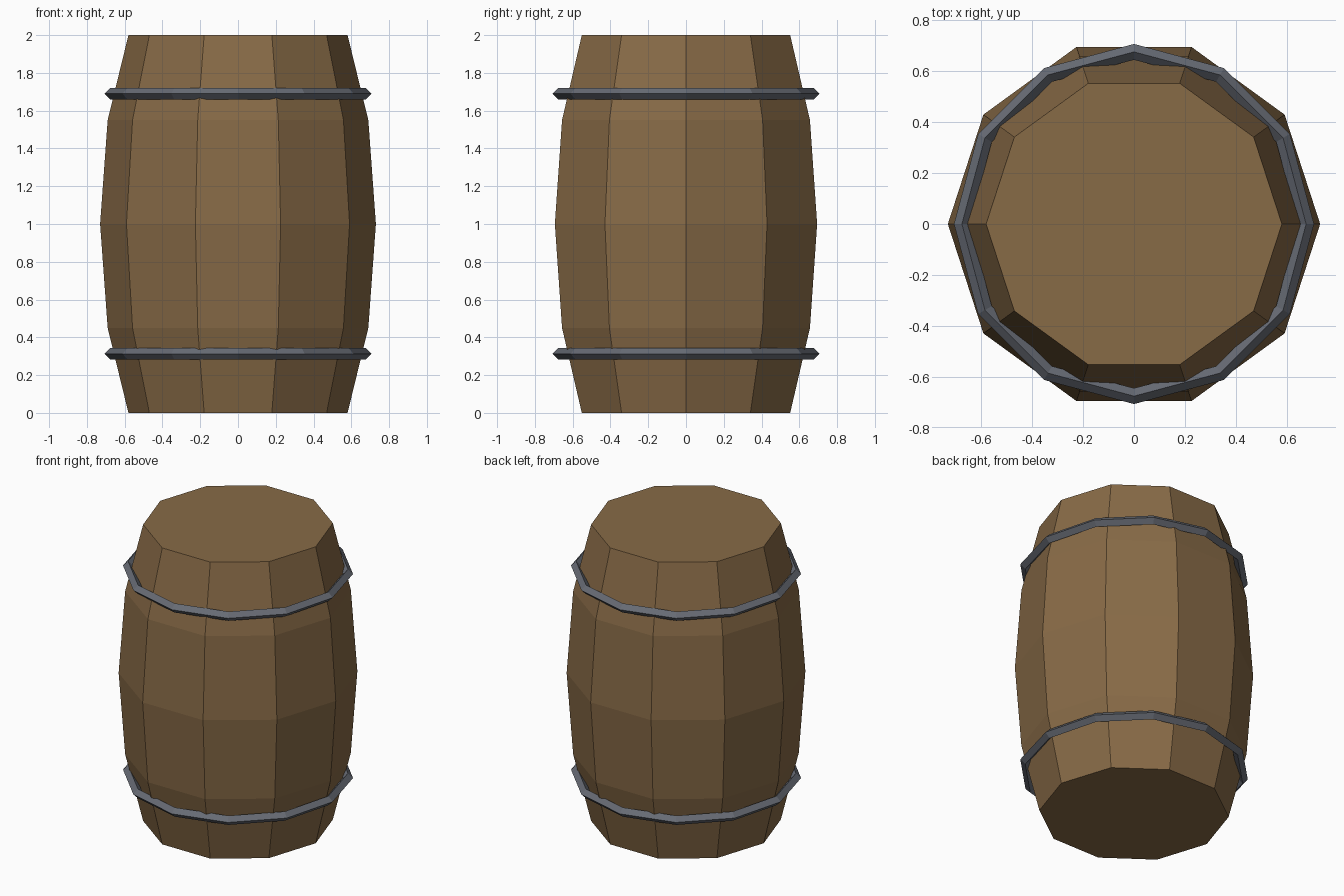
import bpy, bmesh, math

if "Cube" in bpy.data.objects:
    bpy.data.objects.remove(bpy.data.objects["Cube"])


def material(name, rgb):
    m = bpy.data.materials.new(name)
    m.diffuse_color = (*rgb, 1)
    m.use_nodes = True
    m.node_tree.nodes["Principled BSDF"].inputs["Base Color"].default_value = m.diffuse_color
    return m


def new_object(name, bm, mat):
    bmesh.ops.recalc_face_normals(bm, faces=bm.faces)
    mesh = bpy.data.meshes.new(name)
    bm.to_mesh(mesh)
    bm.free()
    mesh.materials.append(mat)
    ob = bpy.data.objects.new(name, mesh)
    bpy.context.collection.objects.link(ob)
    return ob


def lathe(bm, profile, sides, closed=False):
    """Revolve (radius, z) points around z; returns the vertex rings."""
    rings = [[bm.verts.new((r * math.cos(2 * math.pi * i / sides),
                            r * math.sin(2 * math.pi * i / sides), z))
              for i in range(sides)] for r, z in profile]
    pairs = list(zip(rings, rings[1:]))
    if closed:
        pairs.append((rings[-1], rings[0]))
    for a, b in pairs:
        for i in range(sides):
            j = (i + 1) % sides
            bm.faces.new((a[i], a[j], b[j], b[i]))
    return rings


wood = material("brown wood", (0.245, 0.145, 0.062))
iron = material("grey iron", (0.135, 0.147, 0.175))

# Ten-sided bulging barrel body with flat ends
bm = bmesh.new()
rings = lathe(bm, [(0.58, 0), (0.69, 0.45), (0.73, 1), (0.69, 1.55), (0.58, 2)], 10)
bm.faces.new(rings[0])
bm.faces.new(rings[-1])
new_object("barrel_body", bm, wood)

# Twelve-sided hoops with a diamond cross-section
for name, z in (("lower_hoop", 0.313), ("upper_hoop", 1.69)):
    bm = bmesh.new()
    R, r = 0.675, 0.031
    lathe(bm, [(R + r, z), (R, z + r), (R - r, z), (R, z - r)], 12, closed=True)
    new_object(name, bm, iron)
